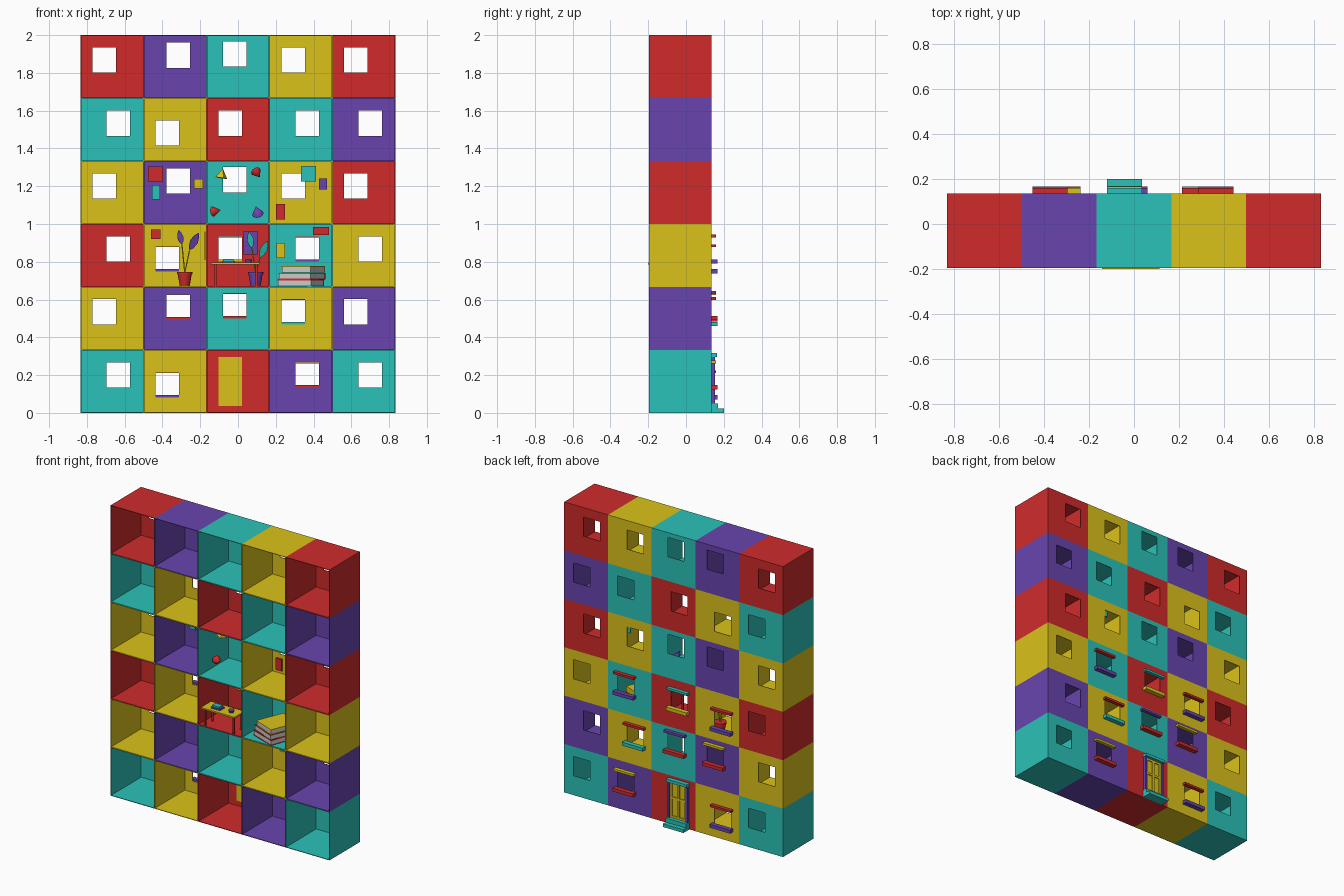
import bpy, bmesh, math
from mathutils import Vector, Matrix

if "Cube" in bpy.data.objects:
    bpy.data.objects.remove(bpy.data.objects["Cube"])

COL = {'r': ('red', (.63, .024, .024)), 't': ('teal', (.024, .54, .48)),
       'y': ('yellow', (.71, .54, .01)), 'p': ('purple', (.14, .06, .43))}
MATS = {}
for k, (n, c) in COL.items():
    MATS[k] = bpy.data.materials.new(n)
    MATS[k].diffuse_color = (*c, 1)

C = 1 / 3                  # cell size
Y0, Y1 = -.195, .135       # open front, back wall
T = .004                   # wall thickness
WW, WH = .0625, .0665      # window half sizes


def finish(bm, name, col=None):
    me = bpy.data.meshes.new(name)
    bm.to_mesh(me)
    bm.free()
    ob = bpy.data.objects.new(name, me)
    bpy.context.collection.objects.link(ob)
    if col:
        me.materials.append(MATS[col])
    return ob


def boxes(name, col, *spans):
    """One object from several (x0, x1, y0, y1, z0, z1) blocks."""
    bm = bmesh.new()
    for x0, x1, y0, y1, z0, z1 in spans:
        m = Matrix.Translation(((x0 + x1) / 2, (y0 + y1) / 2, (z0 + z1) / 2))
        bmesh.ops.create_cube(bm, size=1, matrix=m @ Matrix.Diagonal((x1 - x0, y1 - y0, z1 - z0, 1)))
    return finish(bm, name, col)


def cone(name, col, loc, r1, r2, h, n=16, rot=(0, 0, 0)):
    bm = bmesh.new()
    bmesh.ops.create_cone(bm, cap_ends=True, segments=n, radius1=r1, radius2=r2, depth=h)
    ob = finish(bm, name, col)
    ob.location = loc
    ob.rotation_euler = [math.radians(a) for a in rot]
    if n > 4:
        for p in ob.data.polygons:
            p.use_smooth = len(p.vertices) <= 4
    return ob


def rod(name, col, a, b, r):
    a, b = Vector(a), Vector(b)
    ob = cone(name, col, (a + b) / 2, r, r, (b - a).length, 8)
    ob.rotation_euler = (b - a).to_track_quat('Z', 'Y').to_euler()
    return ob


# Window centres: x per column, z above the row floor (even and odd rows)
WIN = {0: ((-.633, .2), (-.374, .148), (-.042, .2), (.366, .2), (.7, .2)),
       1: ((-.709, .202), (-.317, .227), (-.018, .234), (.292, .202), (.623, .202))}
ROWS = ['tyrpt', 'yptyp', 'ryrty', 'yptyr', 'tyrtp', 'rptyr']   # bottom to top


def window(row, col):
    x, z = WIN[row % 2][col]
    z += row * C
    if (row, col) == (0, 2):                    # door opening
        return x - WW, x + WW, .037, .297
    return x - WW, x + WW, z - WH, z + WH


# Open-fronted cells with a window in the back wall
for row, colours in enumerate(ROWS):
    for col, k in enumerate(colours):
        a, b, c, d = (col - 2.5) * C, (col - 1.5) * C, row * C, (row + 1) * C
        u, v, p, q = window(row, col)
        yb = Y1 - T
        boxes(f'cell_{row}_{col}', k,
              (a, a + T, Y0, Y1, c, d), (b - T, b, Y0, Y1, c, d),
              (a + T, b - T, Y0, Y1, c, c + T), (a + T, b - T, Y0, Y1, d - T, d),
              (a + T, u, yb, Y1, c + T, d - T), (v, b - T, yb, Y1, c + T, d - T),
              (u, v, yb, Y1, c + T, p), (u, v, yb, Y1, q, d - T))

# Lintels and sills on the outside of the middle windows
TRIM = {(0, 1): 'rp', (0, 3): 'yr', (1, 1): 'yr', (1, 2): 'pr', (1, 3): 'rt',
        (2, 1): 'rp', (2, 2): 'ty', (2, 3): 'rp'}
for (row, col), (top, sill) in TRIM.items():
    u, v, p, q = window(row, col)
    boxes(f'lintel_{row}_{col}', top, (u - .016, v + .016, Y1, .16, q - .004, q + .011))
    boxes(f'sill_{row}_{col}', sill, (u - .016, v + .016, Y1, .167, p - .01, p + .013))

# Door with frame and steps
u, v, p, q = window(0, 2)
m = (u + v) / 2
boxes('door_panel', 'y', (u, v, Y1 - .004, Y1 + .002, p, q))
boxes('door_rails', 'y', *[(x - .007, x + .007, Y1, .144, p, q) for x in (u + .007, m, v - .007)],
      *[(u, v, Y1, .1435, z - .007, z + .007) for z in (p + .02, p + .15, q - .007)])
boxes('door_jambs', 'p', (u - .013, u, Y1, .153, .05, q), (v, v + .013, Y1, .153, .05, q))
boxes('door_lintel', 't', (u - .016, v + .016, Y1, .165, q, q + .02))
boxes('door_steps', 't', (u - .016, v + .016, Y1, .2, 0, .022), (u - .016, v + .016, Y1, .17, .022, .05))

# Pictures on the back walls
PICS = [('r', -.476, -.397, 1.225, 1.305), ('t', -.456, -.412, 1.13, 1.206),
        ('y', -.234, -.185, 1.187, 1.237), ('t', .333, .413, 1.226, 1.308),
        ('p', .428, .472, 1.183, 1.24), ('r', .202, .248, 1.024, 1.105),
        ('r', -.46, -.41, .92, .97), ('p', .028, .104, .838, .963),
        ('r', .397, .482, .943, .984), ('y', .205, .25, .82, .9)]
for i, (k, x0, x1, z0, z1) in enumerate(PICS):
    boxes(f'picture_{i}', k, (x0, x1, Y1 - .014, Y1 - T, z0, z1))
boxes('side_picture', 'y', (-.178, -.171, -.06, .04, .81, .96))

# Hanging cones
cone('cone_yellow', 'y', (-.084, -.05, 1.268), .034, 0, .05, 4, (0, 10, 20))
cone('cone_red_low', 'r', (-.112, -.06, 1.07), .027, 0, .05, 16, (20, 80, -15))
cone('cone_red_high', 'r', (.105, -.05, 1.263), .027, 0, .05, 16, (50, 165, 20))
cone('cone_purple', 'p', (.1, -.05, 1.073), .03, 0, .055, 16, (40, -15, 0))


# Potted plants with flat leaves
def plant(name, pot, leaf, x, y, leaves):
    z0 = 2 * C + T
    cone(name + '_pot', pot, (x, y, z0 + .034), .026, .038, .068)
    cone(name + '_rim', pot, (x, y, z0 + .07), .041, .041, .012)
    for i, (tx, tz, ang, size) in enumerate(leaves):
        d = Vector((math.sin(math.radians(ang)), 0, math.cos(math.radians(ang))))
        s = Vector((d.z, .35, -d.x))
        base = Vector((tx, y + .012 * (i - 1), tz)) - d * size / 2
        rod(f'{name}_stem_{i}', 'y', (x, y, z0 + .07), base, .003)
        bm = bmesh.new()
        prof = [(0, 0), (.2, .13), (.5, .2), (.8, .12), (1, 0), (.8, -.12), (.5, -.2), (.2, -.13)]
        bm.faces.new([bm.verts.new(base + d * a * size + s * w * size) for a, w in prof])
        ob = finish(bm, f'{name}_leaf_{i}', leaf)
        mod = ob.modifiers.new('thickness', 'SOLIDIFY')
        mod.thickness = .003


plant('left_plant', 'r', 'p', -.282, .03, [(-.305, .93, -12, .08), (-.232, .907, 28, .105)])
plant('middle_plant', 'p', 't', .093, .05, [(.066, .915, -10, .09), (.136, .865, 24, .1)])

# Table with things on it
boxes('table_top', 'y', (-.143, .113, -.2, -.09, .785, .795))
boxes('table_legs', 'r', *[(x - .005, x + .005, y - .005, y + .005, 2 * C + T, .785)
                           for x in (-.12, .098) for y in (-.185, -.105)])
boxes('table_book_low', 'p', (-.085, -.015, -.175, -.125, .795, .805))
boxes('table_book_high', 't', (-.08, -.025, -.17, -.13, .805, .816))
cone('table_cup', 'p', (.055, -.15, .804), .014, .02, .018)

# Stack of turned books
for i, (k, ang, x, w) in enumerate([('r', -20, .333, .19), ('r', -23, .338, .185), ('y', -22, .345, .167)]):
    z = 2 * C + T + i * .036
    parts = [boxes(f'book_{i}_pages', None, (-w / 2 + .002, w / 2 - .002, -.098, .098, .004, .031)),
             boxes(f'book_{i}_cover', k, (-w / 2, w / 2, -.1, .1, 0, .004), (-w / 2, w / 2, -.1, .1, .031, .035),
                   (-w / 2, w / 2, .097, .1, .004, .031))]
    for ob in parts:
        ob.location = (x, -.068, z)
        ob.rotation_euler.z = math.radians(ang)

for m in bpy.data.materials:
    if m.users and not m.is_grease_pencil:
        m.use_nodes = True
        m.node_tree.nodes["Principled BSDF"].inputs["Base Color"].default_value = m.diffuse_color
